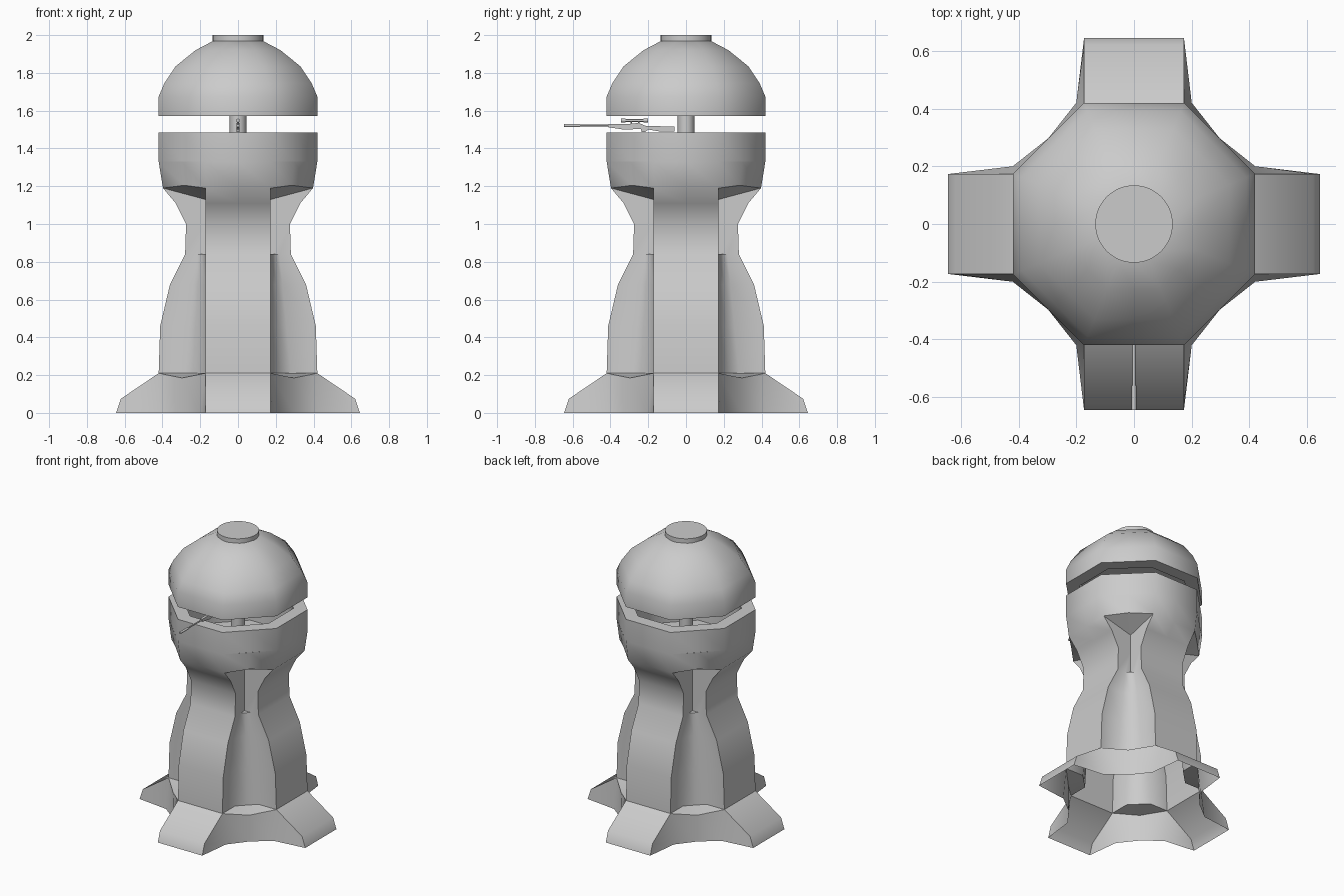
import bpy, bmesh, math
from mathutils import Vector

if "Cube" in bpy.data.objects:
    bpy.data.objects.remove(bpy.data.objects["Cube"])

W = 0.173  # half width of the four upright panels


def finish(name, bm, angle=45):
    bmesh.ops.remove_doubles(bm, verts=bm.verts, dist=0.0005)
    bmesh.ops.recalc_face_normals(bm, faces=bm.faces)
    me = bpy.data.meshes.new(name)
    bm.to_mesh(me)
    bm.free()
    ob = bpy.data.objects.new(name, me)
    bpy.context.collection.objects.link(ob)
    bpy.ops.object.select_all(action='DESELECT')
    ob.select_set(True)
    bpy.context.view_layer.objects.active = ob
    bpy.ops.object.shade_smooth_by_angle(angle=math.radians(angle))
    return ob


def face8(bm, pts):
    """Add a face of the 45 degree sector and repeat it in all eight sectors."""
    for q in range(4):
        a = q * math.pi / 2
        c, s = round(math.cos(a)), round(math.sin(a))
        for m in (1, -1):
            vs = [bm.verts.new((m * x * c - y * s, m * x * s + y * c, z)) for x, y, z in pts]
            bm.faces.new(vs if m == 1 else vs[::-1])


def octagon_ring(bm, a, b):
    """Strip between two octagon levels given as (apothem, half side, z)."""
    (r, w, z), (r2, w2, z2) = a, b
    m, m2 = (r + w) / 2, (r2 + w2) / 2
    if max(r, r2) > 0:
        face8(bm, [(0, r, z), (w, r, z), (w2, r2, z2), (0, r2, z2)])
        face8(bm, [(w, r, z), (m, m, z), (m2, m2, z2), (w2, r2, z2)])


def octagon_cap(bm, r, w, z):
    m = (r + w) / 2
    vs = []
    for q in range(4):
        a = q * math.pi / 2
        c, s = round(math.cos(a)), round(math.sin(a))
        for x, y in ((w, r), (0, r), (-w, r), (-m, m)):
            vs.append(bm.verts.new((x * c - y * s, x * s + y * c, z)))
    bm.faces.new(vs)


# Tower: flared panels, recessed corner columns and niches, octagonal head
bm = bmesh.new()
prof = [(0.645, 0), (0.62, 0.075), (0.42, 0.21), (0.412, 0.46), (0.36, 0.68),
        (0.28, 0.84), (0.275, 1.0), (0.33, 1.11), (0.397, 1.19)]
for (r, z), (r2, z2) in zip(prof, prof[1:]):
    face8(bm, [(0, r, z), (W, r, z), (W, r2, z2), (0, r2, z2)])


def col(z):
    return 0.28 - 0.06 * (z - 0.21) / 0.63


# Columns between the panels
for (r, z), (r2, z2) in zip(prof[2:5], prof[3:6]):
    c, c2 = col(z), col(z2)
    m, m2 = (c + W) / 2, (c2 + W) / 2
    face8(bm, [(W, r, z), (W, c, z), (W, c2, z2), (W, r2, z2)])
    face8(bm, [(W, c, z), (m, m, z), (m2, m2, z2), (W, c2, z2)])
# Niches above the columns
m = (0.22 + W) / 2
face8(bm, [(W, 0.22, 0.84), (m, m, 0.84), (W, W, 0.84)])
face8(bm, [(W, 0.28, 0.84), (W, 0.22, 0.84), (W, W, 0.84), (W, W, 1.0), (W, 0.275, 1.0)])
face8(bm, [(W, 0.275, 1.0), (W, W, 1.0), (W, W, 1.13), (W, 0.33, 1.11)])
face8(bm, [(W, 0.33, 1.11), (W, W, 1.13), (W, 0.397, 1.19)])
face8(bm, [(W, 0.397, 1.19), (W, W, 1.13), (0.285, 0.285, 1.205)])
# Skirt corners and ledge
mid, cm = 0.297, (0.28 + W) / 2
face8(bm, [(W, 0.645, 0), (0.2, 0.42, 0), (W, 0.42, 0.21), (W, 0.62, 0.075)])
face8(bm, [(0.2, 0.42, 0), (mid, mid, 0), (mid, mid, 0.185), (W, 0.42, 0.21)])
face8(bm, [(W, 0.42, 0.21), (mid, mid, 0.185), (cm, cm, 0.21), (W, 0.28, 0.21)])
# Head wall, rim and well
face8(bm, [(0, 0.397, 1.19), (W, 0.397, 1.19), (W, 0.42, 1.33), (0, 0.42, 1.33)])
face8(bm, [(W, 0.397, 1.19), (0.285, 0.285, 1.205), (mid, mid, 1.33), (W, 0.42, 1.33)])
well = [(0.42, W, 1.33), (0.42, W, 1.485), (0.335, 0.139, 1.485), (0.335, 0.139, 1.2)]
for a, b in zip(well, well[1:]):
    octagon_ring(bm, a, b)
octagon_cap(bm, 0.335, 0.139, 1.2)
finish("tower_body", bm, 46)

# Dome roof with a hollow underside
bm = bmesh.new()
t = math.tan(math.pi / 8)
dome = [(0.335, 1.66), (0.335, 1.572), (0.42, 1.572), (0.42, 1.675), (0.39, 1.745),
        (0.33, 1.835), (0.225, 1.92), (0.13, 1.97)]
for (r, z), (r2, z2) in zip(dome, dome[1:]):
    octagon_ring(bm, (r, r * t, z), (r2, r2 * t, z2))
octagon_cap(bm, 0.13, 0.13 * t, 1.97)
octagon_cap(bm, 0.335, 0.335 * t, 1.66)
finish("dome_roof", bm, 50)


def cylinder(name, r, a, b, n=32):
    a, b = Vector(a), Vector(b)
    bm = bmesh.new()
    bmesh.ops.create_cone(bm, cap_ends=True, segments=n, radius1=r, radius2=r, depth=(b - a).length)
    ob = finish(name, bm)
    ob.location = (a + b) / 2
    ob.rotation_euler = (b - a).to_track_quat('Z', 'Y').to_euler()
    return ob


cylinder("roof_cap", 0.134, (0, 0, 1.965), (0, 0, 2.0), 48)
cylinder("center_post", 0.044, (0, 0, 1.2), (0, 0, 1.66))

# Long gun resting on the rim: barrel, sight and stock
cylinder("gun_barrel", 0.005, (0, -0.62, 1.521), (0, -0.38, 1.521), 12)
cylinder("gun_muzzle", 0.008, (0, -0.645, 1.521), (0, -0.56, 1.521), 12)
cylinder("gun_sight", 0.007, (0, -0.345, 1.548), (0, -0.2, 1.548), 12)
for y in (-0.345, -0.225):
    cylinder("gun_sight_lens", 0.01, (0, y, 1.548), (0, y + 0.025, 1.548), 12)
for y in (-0.29, -0.25):
    cylinder("gun_sight_mount", 0.004, (0, y, 1.52), (0, y, 1.548), 8)
outline = [(-0.41, 1.512), (-0.33, 1.5), (-0.24, 1.503), (-0.235, 1.488), (-0.215, 1.488),
           (-0.2, 1.5), (-0.14, 1.49), (-0.06, 1.49), (-0.06, 1.515), (-0.15, 1.518),
           (-0.21, 1.518), (-0.25, 1.535), (-0.3, 1.53), (-0.41, 1.53)]
bm = bmesh.new()
f = bm.faces.new([bm.verts.new((-0.009, y, z)) for y, z in outline])
ext = bmesh.ops.extrude_face_region(bm, geom=[f])
bmesh.ops.translate(bm, vec=(0.018, 0, 0), verts=[v for v in ext['geom'] if isinstance(v, bmesh.types.BMVert)])
finish("gun_stock", bm, 30)
